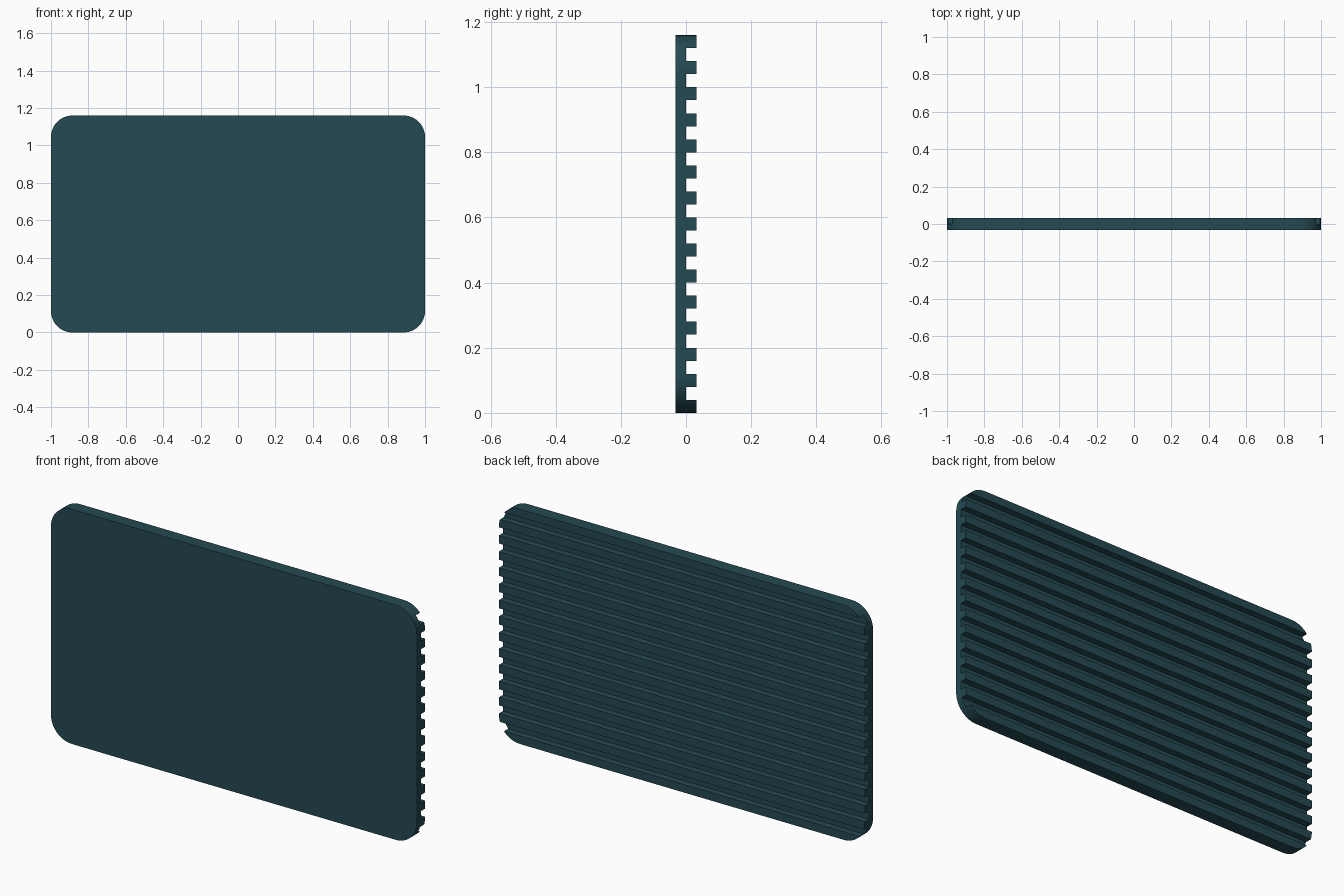
import bpy, bmesh, math
from mathutils import Matrix

if "Cube" in bpy.data.objects:
    bpy.data.objects.remove(bpy.data.objects["Cube"])

W, H, T, R = 1.0, 1.16, 0.0325, 0.115   # half width, height, half thickness, corner radius
SEG = 12

teal = bpy.data.materials.new("dark teal")
teal.diffuse_color = (0.0175, 0.068, 0.084, 1)
teal.use_nodes = True
teal.node_tree.nodes["Principled BSDF"].inputs["Base Color"].default_value = teal.diffuse_color
teal.roughness = 0.6


def make_object(name, bm):
    bmesh.ops.recalc_face_normals(bm, faces=bm.faces)
    me = bpy.data.meshes.new(name)
    bm.to_mesh(me)
    bm.free()
    ob = bpy.data.objects.new(name, me)
    bpy.context.collection.objects.link(ob)
    ob.data.materials.append(teal)
    return ob


# Rounded rectangular panel, extruded front to back
bm = bmesh.new()
outline = []
for i, (cx, cz) in enumerate([(W - R, H - R), (R - W, H - R), (R - W, R), (W - R, R)]):
    for k in range(SEG + 1):
        a = (i + k / SEG) * math.pi / 2
        outline.append(bm.verts.new((cx + R * math.cos(a), -T, cz + R * math.sin(a))))
face = bm.faces.new(outline)
ext = bmesh.ops.extrude_face_region(bm, geom=[face])
bmesh.ops.translate(bm, vec=(0, 2 * T, 0),
                    verts=[g for g in ext["geom"] if isinstance(g, bmesh.types.BMVert)])
panel = make_object("ribbed_panel", bm)

# Groove cutters: 14 bars leaving 15 ribs on the back
bm = bmesh.new()
for i in range(14):
    z = 0.06 + i * 0.08
    bmesh.ops.create_cube(bm, size=1, matrix=Matrix.Translation((0, 0.1, z))
                          @ Matrix.Diagonal((2.4, 0.2, 0.04, 1)))
cutter = make_object("groove_cutter", bm)
cutter.hide_render = True

# Cut the grooves and keep the edges crisp
mod = panel.modifiers.new("grooves", "BOOLEAN")
mod.operation = "DIFFERENCE"
mod.solver = "EXACT"
mod.object = cutter
bpy.context.view_layer.objects.active = panel
panel.select_set(True)
bpy.ops.object.modifier_apply(modifier=mod.name)
bpy.data.objects.remove(cutter)
bpy.ops.object.shade_smooth_by_angle(angle=math.radians(30))
